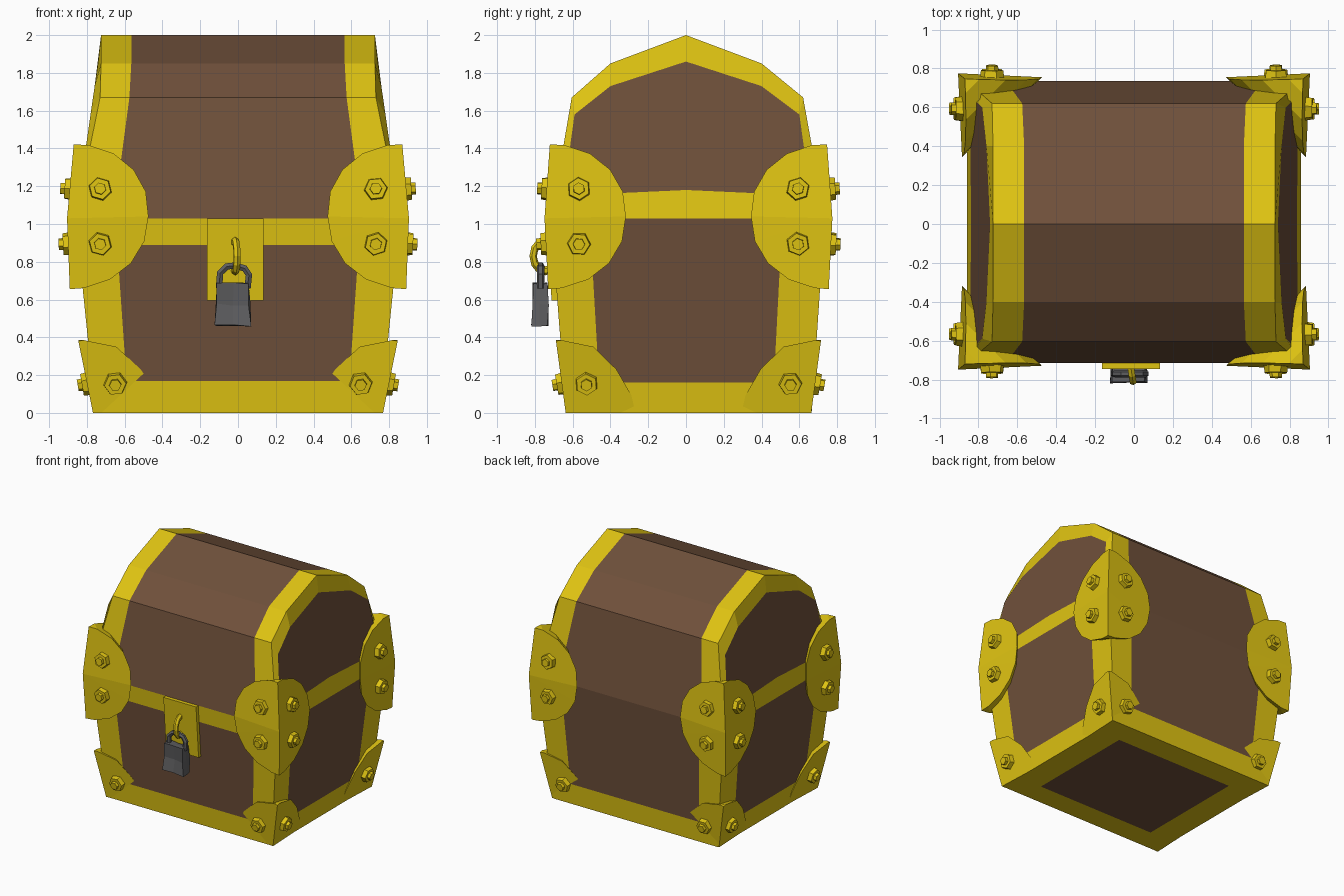
import bpy, bmesh, math, random
from mathutils import Vector, Matrix

if "Cube" in bpy.data.objects:
    bpy.data.objects.remove(bpy.data.objects["Cube"])

random.seed(3)


def material(name, rgb):
    m = bpy.data.materials.new(name)
    m.diffuse_color = (*rgb, 1)
    m.use_nodes = True
    m.node_tree.nodes["Principled BSDF"].inputs["Base Color"].default_value = m.diffuse_color
    return m


GOLD = material("gold", (0.74, 0.55, 0.006))
BROWN = material("brown wood", (0.16, 0.081, 0.043))
GREY = material("grey iron", (0.11, 0.11, 0.115))


def finish(bm, name, mats):
    bmesh.ops.remove_doubles(bm, verts=bm.verts, dist=1e-4)
    bmesh.ops.recalc_face_normals(bm, faces=bm.faces)
    me = bpy.data.meshes.new(name)
    bm.to_mesh(me)
    bm.free()
    for m in mats:
        me.materials.append(m)
    ob = bpy.data.objects.new(name, me)
    bpy.context.collection.objects.link(ob)
    return ob


def face(bm, pts, mat):
    f = bm.faces.new([bm.verts.new(p) for p in pts])
    f.normal_update()
    f.material_index = mat
    if f.calc_area() < 1e-5:
        bm.faces.remove(f)


def framed(bm, outer, inner):
    """Brown inner panel with a gold frame around it."""
    n = len(outer)
    face(bm, inner, 1)
    for i in range(n):
        j = (i + 1) % n
        face(bm, [outer[i], outer[j], inner[j], inner[i]], 0)


# Chest body: tapered box, gold frames painted on each side
SEAM = 1.03
bx = lambda z: 0.755 + 0.105 * z / SEAM
by = lambda z, s: (0.665 + 0.07 * z / SEAM) if s > 0 else -(0.635 + 0.08 * z / SEAM)

bm = bmesh.new()
for s, top in ((-1, 0.89), (1, SEAM)):          # front (with top strip), back
    p = lambda x, z: (x, by(z, s), z)
    framed(bm, [p(-bx(0), 0), p(bx(0), 0), p(bx(SEAM), SEAM), p(-bx(SEAM), SEAM)],
           [p(-0.59, 0.17), p(0.59, 0.17), p(0.64, top), p(-0.64, top)])
for s in (-1, 1):                               # left and right
    p = lambda y, z: (s * bx(z), y, z)
    framed(bm, [p(by(0, -1), 0), p(by(0, 1), 0), p(by(SEAM, 1), SEAM), p(by(SEAM, -1), SEAM)],
           [p(-0.46, 0.16), p(0.465, 0.16), p(0.51, SEAM), p(-0.51, SEAM)])
rect = lambda x, y0, y1: [(-x, y0, 0), (x, y0, 0), (x, y1, 0), (-x, y1, 0)]
framed(bm, rect(bx(0), by(0, -1), by(0, 1)), rect(0.54, -0.45, 0.47))
finish(bm, "chest_body", [GOLD, BROWN])

# Lid: faceted arch; (y, z, outer half width, brown half width)
arch = [(-0.715, SEAM, 0.86, 0.66), (-0.605, 1.67, 0.73, 0.575), (-0.4, 1.85, 0.725, 0.565),
        (0, 2.0, 0.725, 0.565), (0.4, 1.85, 0.725, 0.565), (0.62, 1.67, 0.73, 0.575),
        (0.735, SEAM, 0.86, 0.66)]
end = [(-0.65, 1.15), (-0.59, 1.58), (-0.4, 1.73), (0, 1.86), (0.4, 1.73), (0.6, 1.58), (0.66, 1.15)]
bm = bmesh.new()
for a, b in zip(arch, arch[1:]):
    wa = (-a[2], -a[3], a[3], a[2])
    wb = (-b[2], -b[3], b[3], b[2])
    for k in range(3):
        face(bm, [(wa[k], *a[:2]), (wa[k + 1], *a[:2]), (wb[k + 1], *b[:2]), (wb[k], *b[:2])], k % 2)
for s in (-1, 1):
    outer = [(s * w, y, z) for y, z, w, _ in arch] + [(s * 0.86, 0, SEAM)]
    inner = [(s * (0.86 - 0.14 * (z - SEAM) / 0.97), y, z) for y, z in end + [(0, 1.18)]]
    framed(bm, outer, inner)
finish(bm, "chest_lid", [GOLD, BROWN])


# Corner brackets: rounded plates wrapping each vertical edge
OFF = 0.013


def bracket(name, corner, outline):
    for sx in (-1, 1):
        for sy in (-1, 1):
            bm = bmesh.new()
            for d, z in outline:
                cx, cy = corner(z)
                for x, y in ((cx - d, cy - 0.045 * d), (cx - 0.045 * d, cy - d)):
                    bm.verts.new((sx * x, sy * y + OFF, z))
            bmesh.ops.remove_doubles(bm, verts=bm.verts, dist=1e-4)
            bmesh.ops.convex_hull(bm, input=bm.verts)
            bmesh.ops.delete(bm, geom=[v for v in bm.verts if not v.link_faces], context='VERTS')
            side = ("front" if sy < 0 else "back") + ("_left" if sx < 0 else "_right")
            finish(bm, f"{name}_{side}", [GOLD])


def mid_corner(z):
    t = abs(z - SEAM) / 0.39
    return (0.905 - 0.035 * t, 0.762 - 0.028 * t) if z > SEAM else (0.905 - 0.015 * t, 0.762 - 0.02 * t)


def low_corner(z):
    return 0.768 + 0.075 * z / 0.37, 0.65 + 0.05 * z / 0.37


ring = [math.radians(a) for a in range(-80, 81, 20)]
bracket("middle_bracket", mid_corner,
        [(0.43 * math.cos(a), 1.04 + 0.385 * math.sin(a)) for a in ring]
        + [(0, 1.42), (0, SEAM), (0, 0.655)])
bracket("bottom_bracket", low_corner,
        [(0.37, 0), (0.36, 0.095), (0.3, 0.23), (0.195, 0.35), (0.03, 0.385), (0, 0.38), (0, 0)])


# Hex bolts on every bracket plate
def bolt(bm, loc, axis):
    rot = Vector(axis).to_track_quat('Z', 'Y').to_matrix().to_4x4()
    spin = Matrix.Rotation(random.uniform(0, 1), 4, 'Z')
    for sides, r, h in ((6, 0.066, 0.035), (6, 0.036, 0.058)):
        bmesh.ops.create_cone(bm, cap_ends=True, segments=sides, radius1=r, radius2=r * 0.88, depth=h + 0.02,
                              matrix=Matrix.Translation(loc) @ rot @ spin
                              @ Matrix.Translation((0, 0, (h - 0.02) / 2)))


bm = bmesh.new()
for corner, z, px, py, tilt in ((mid_corner, 1.185, 0.73, 0.58, 0.06), (mid_corner, 0.895, 0.73, 0.58, -0.05),
                                (low_corner, 0.155, 0.65, 0.54, -0.17)):
    cx, cy = corner(z)
    for sx in (-1, 1):
        for sy in (-1, 1):
            bolt(bm, (sx * px, sy * (cy - 0.008) + OFF, z), (0, sy, tilt))
            bolt(bm, (sx * (cx - 0.008), sy * py + OFF, z), (sx, 0, tilt))
finish(bm, "bracket_bolts", [GOLD])

# Hasp plate lying on the sloped front
bm = bmesh.new()
bmesh.ops.create_cube(bm, size=1)
for v in bm.verts:
    z = SEAM if v.co.z > 0 else 0.595
    v.co = (-0.015 + 0.3 * v.co.x, by(z, -1) + (0.02 if v.co.y > 0 else -0.03), z)
finish(bm, "hasp_plate", [GOLD])

# Staple ring through the hasp
bpy.ops.mesh.primitive_torus_add(major_segments=12, minor_segments=6, major_radius=0.065, minor_radius=0.02,
                                 location=(-0.015, -0.745, 0.83), rotation=(0, math.pi / 2, 0.15))
staple = bpy.context.object
staple.name = "hasp_staple"
staple.scale = (1.2, 1, 1)
staple.data.materials.append(GOLD)

# Padlock body: battered block with a dented front
bm = bmesh.new()
bmesh.ops.create_cube(bm, size=1)
bmesh.ops.subdivide_edges(bm, edges=bm.edges, cuts=1, use_grid_fill=True)
for v in bm.verts:
    x, y, z = v.co
    dent = 0.025 if abs(x) < 0.1 and abs(z) < 0.1 and y < 0 else 0
    jit = Vector([random.uniform(-0.006, 0.006) for _ in range(3)])
    v.co = Vector((-0.028 + x * (0.18 - 0.015 * z), -0.773 + y * 0.082 + dent, 0.573 + z * 0.222)) + jit
finish(bm, "padlock_body", [GREY])

# Padlock shackle
cu = bpy.data.curves.new("padlock_shackle", 'CURVE')
cu.dimensions = '3D'
cu.bevel_depth = 0.02
cu.bevel_resolution = 1
path = [(-0.1, 0.66), (-0.095, 0.74), (-0.06, 0.775), (-0.015, 0.78), (0.035, 0.765), (0.058, 0.73), (0.05, 0.66)]
sp = cu.splines.new('POLY')
sp.points.add(len(path) - 1)
for p, (x, z) in zip(sp.points, path):
    p.co = (x, -0.77, z, 1)
sp.use_smooth = False
cu.materials.append(GREY)
bpy.context.collection.objects.link(bpy.data.objects.new("padlock_shackle", cu))
